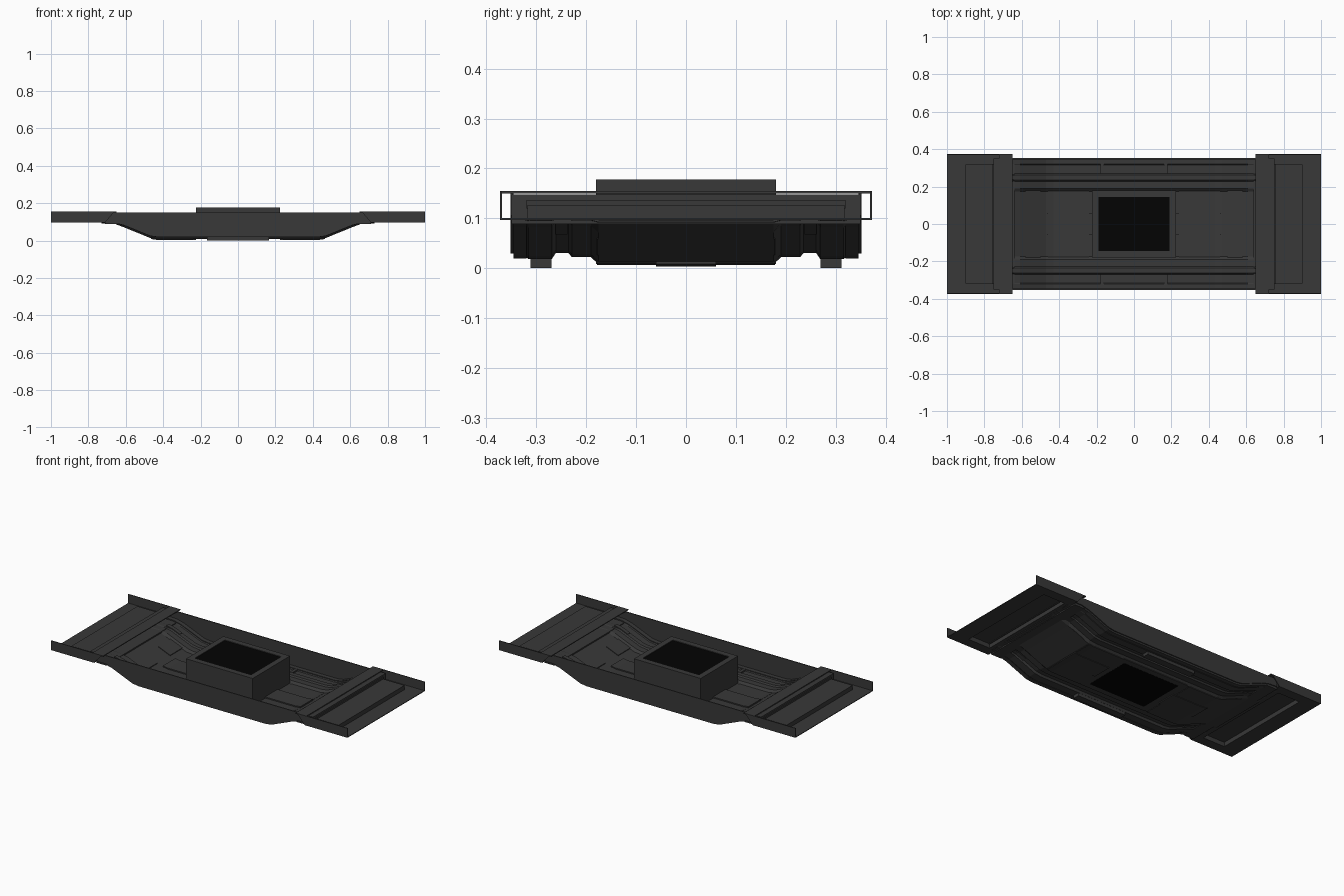
import bpy, bmesh
from mathutils import Vector

if "Cube" in bpy.data.objects:
    bpy.data.objects.remove(bpy.data.objects["Cube"])


def material(name, v):
    m = bpy.data.materials.new(name)
    m.diffuse_color = (v, v, v, 1)
    m.use_nodes = True
    m.node_tree.nodes["Principled BSDF"].inputs["Base Color"].default_value = m.diffuse_color
    return m


DARK = material("dark_plastic", 0.04)
BLACK = material("black_glass", 0.001)


def make(name, bm, mat=DARK):
    bmesh.ops.recalc_face_normals(bm, faces=bm.faces)
    me = bpy.data.meshes.new(name)
    bm.to_mesh(me)
    bm.free()
    me.materials.append(mat)
    ob = bpy.data.objects.new(name, me)
    bpy.context.collection.objects.link(ob)
    return ob


def mirror(ob, x=False, y=False):
    m = ob.modifiers.new("mirror", 'MIRROR')
    m.use_axis = (x, y, False)
    m.use_mirror_merge = False
    return ob


def prism(name, pts, y0, y1, mat=DARK):
    """Extrude an x-z outline from y0 to y1."""
    bm = bmesh.new()
    f = bm.faces.new([bm.verts.new((x, y0, z)) for x, z in pts])
    ext = bmesh.ops.extrude_face_region(bm, geom=[f])
    verts = [v for v in ext["geom"] if isinstance(v, bmesh.types.BMVert)]
    bmesh.ops.translate(bm, verts=verts, vec=Vector((0, y1 - y0, 0)))
    return make(name, bm, mat)


def box(name, x0, x1, y0, y1, z0, z1, mat=DARK):
    return prism(name, [(x0, z0), (x1, z0), (x1, z1), (x0, z1)], y0, y1, mat)


# lengthwise shape of the floor, one half
PROFILE = [(0.43, 0.02), (0.47, 0.026), (0.61, 0.083), (0.66, 0.095), (0.73, 0.097)]


def floor_z(x):
    x = abs(x)
    if x <= PROFILE[0][0]:
        return PROFILE[0][1]
    for (xa, za), (xb, zb) in zip(PROFILE, PROFILE[1:]):
        if x <= xb:
            return za + (zb - za) * (x - xa) / (xb - xa)
    return PROFILE[-1][1]


def span(x0, x1):
    knots = [s * p[0] for p in PROFILE for s in (-1, 1)]
    return [x0] + sorted(k for k in knots if x0 < k < x1) + [x1]


def strip(name, x0, x1, y0, y1, low, high):
    """Slab that follows the floor, between two height offsets."""
    xs = span(x0, x1)
    pts = [(x, floor_z(x) + low) for x in xs]
    pts += [(x, floor_z(x) + high) for x in reversed(xs)]
    return prism(name, pts, y0, y1)


# pressed floor sheet with lengthwise channels
half = [(0.175, -0.010), (0.19, 0.004), (0.228, 0.004), (0.235, 0.012), (0.262, 0.012),
        (0.27, 0.0), (0.315, 0.0), (0.325, 0.008), (0.345, 0.008)]
section = [(-y, o) for y, o in reversed(half)] + half
bm = bmesh.new()
rows = [[bm.verts.new((x, y, floor_z(x) + o * (1 if abs(x) < 0.62 else 0.3)))
         for y, o in section] for x in span(-0.73, 0.73)]
for a, b in zip(rows, rows[1:]):
    for i in range(len(section) - 1):
        bm.faces.new((a[i], b[i], b[i + 1], a[i + 1]))
sheet = make("floor_sheet", bm)
sol = sheet.modifiers.new("thickness", 'SOLIDIFY')
sol.thickness = 0.004
sol.offset = 0

# side walls with tucked-in sill along the lower edge
xs = span(-0.71, 0.71)
wall = [(x, floor_z(x) + 0.009) for x in xs] + [(0.71, 0.15), (-0.71, 0.15)]
mirror(prism("side_wall", wall, 0.346, 0.352), y=True)
mirror(strip("side_sill", -0.71, 0.71, 0.32, 0.346, -0.001, 0.011), y=True)

# end trays: floor frame around a hollow raised pad
mirror(box("tray_end_floor", 0.9, 1.0, -0.373, 0.373, 0.097, 0.101), x=True)
mirror(box("tray_edge_floor", 0.71, 0.9, 0.318, 0.373, 0.097, 0.101), x=True, y=True)
mirror(box("tray_pad_top", 0.74, 0.902, -0.318, 0.318, 0.123, 0.127), x=True)
mirror(box("tray_pad_end", 0.898, 0.902, -0.318, 0.318, 0.097, 0.123), x=True)
mirror(box("tray_pad_side", 0.74, 0.898, 0.314, 0.318, 0.097, 0.123), x=True, y=True)
flange = [(0.71, 0.097), (1.0, 0.097), (1.0, 0.155), (0.66, 0.155)]
mirror(prism("tray_flange", flange, 0.369, 0.373), x=True, y=True)

# tub end wall with a cross plate on top and a lip below
mirror(box("tub_end_wall", 0.72, 0.752, -0.35, 0.35, 0.097, 0.148), x=True)
mirror(box("end_wall_step", 0.752, 0.758, -0.32, 0.32, 0.12, 0.137), x=True)
mirror(box("cross_plate", 0.65, 0.722, -0.373, 0.373, 0.150, 0.155), x=True)
mirror(box("under_lip", 0.64, 0.71, -0.35, 0.35, 0.089, 0.097), x=True)

# central battery box: four walls, dark lid panel and dark base panel
mirror(box("box_side_wall", -0.225, 0.225, 0.145, 0.18, 0.008, 0.178), y=True)
mirror(box("box_end_wall", 0.19, 0.225, -0.145, 0.145, 0.008, 0.178), x=True)
box("box_lid_panel", -0.19, 0.19, -0.145, 0.145, 0.168, 0.174, BLACK)
box("box_base_panel", -0.19, 0.19, -0.145, 0.145, 0.007, 0.011, BLACK)

# pans and raised panels on the floor, before and behind the box
mirror(strip("floor_pan", 0.24, 0.46, -0.178, 0.178, -0.014, -0.007), x=True)
mirror(strip("tunnel_cover", 0.225, 0.465, -0.06, 0.06, -0.017, 0.0), x=True)
mirror(strip("slope_panel", 0.5, 0.58, 0.06, 0.178, -0.012, -0.004), x=True, y=True)

# skid rails below and small brackets in the channels
mirror(box("skid_rail", -0.165, 0.165, 0.27, 0.312, 0.0, 0.022), y=True)
mirror(box("rail_bracket", 0.16, 0.18, 0.27, 0.32, 0.02, 0.03), x=True, y=True)
mirror(strip("channel_end", 0.56, 0.65, 0.238, 0.262, 0.005, 0.016), x=True, y=True)
